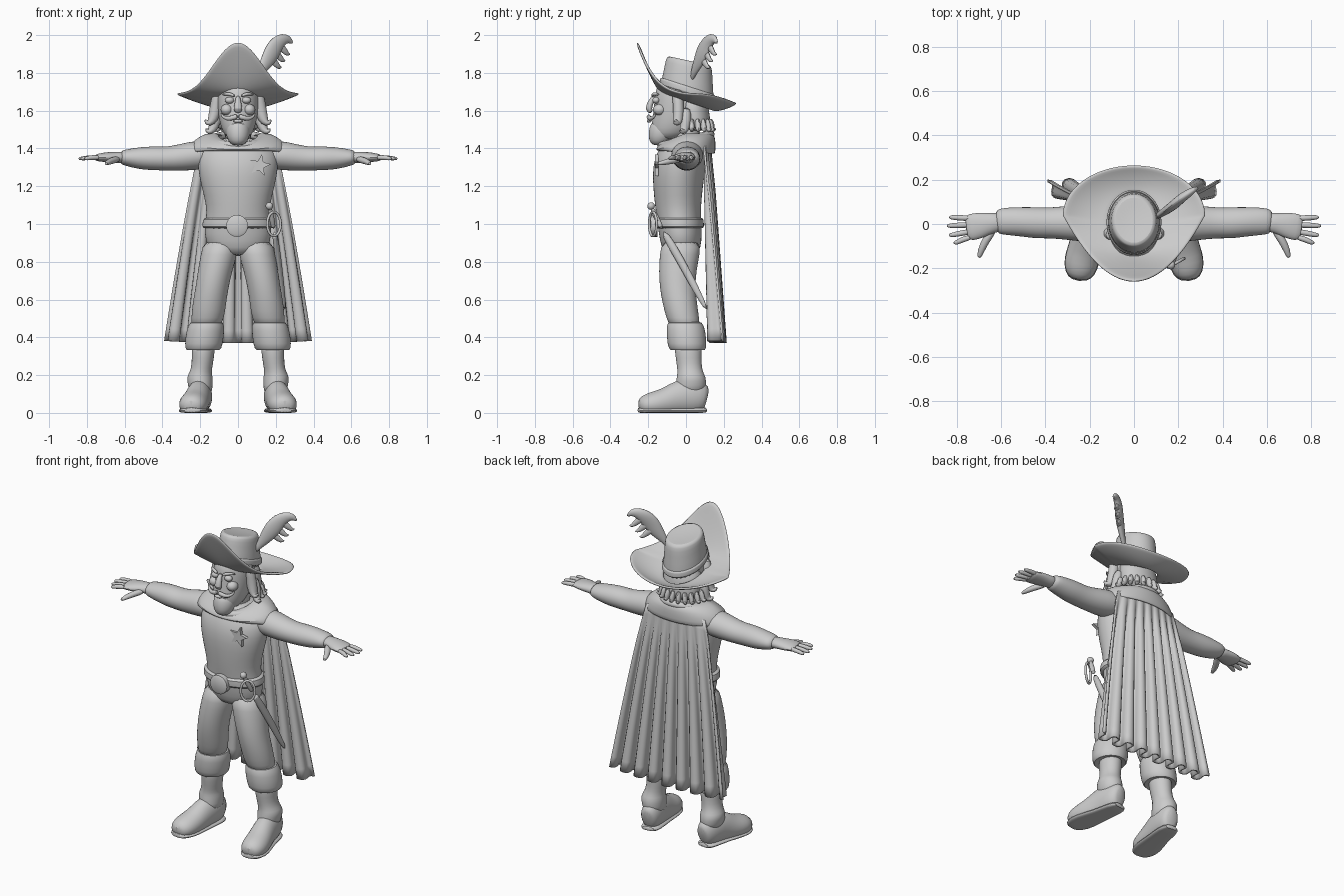
import bpy, bmesh, math
from mathutils import Vector
from math import sin, cos, pi

grey = bpy.data.materials.new("plain_grey")
grey.diffuse_color = (0.6, 0.6, 0.6, 1)


def finish(name, bm, subdiv=1, angle=50, thick=0):
    bmesh.ops.recalc_face_normals(bm, faces=bm.faces)
    me = bpy.data.meshes.new(name)
    bm.to_mesh(me)
    bm.free()
    me.materials.append(grey)
    ob = bpy.data.objects.new(name, me)
    bpy.context.collection.objects.link(ob)
    if thick:
        m = ob.modifiers.new("thickness", 'SOLIDIFY')
        m.thickness, m.offset = thick, 0
    if subdiv:
        ob.modifiers.new("smooth", 'SUBSURF').levels = subdiv
        ob.modifiers["smooth"].render_levels = subdiv
    bpy.ops.object.select_all(action='DESELECT')
    bpy.context.view_layer.objects.active = ob
    ob.select_set(True)
    bpy.ops.object.shade_smooth_by_angle(angle=math.radians(angle))
    return ob


def skin(name, rings, caps=True, closed=True, loop=False, **kw):
    """Join rows of points into one surface."""
    bm = bmesh.new()
    vs = [[bm.verts.new(p) for p in r] for r in rings]
    n = len(vs[0])
    pairs = list(zip(vs, vs[1:])) + ([(vs[-1], vs[0])] if loop else [])
    for a, b in pairs:
        for i in range(n if closed else n - 1):
            j = (i + 1) % n
            bm.faces.new((a[i], a[j], b[j], b[i]))
    if caps and closed and not loop:
        bm.faces.new(vs[0])
        bm.faces.new(vs[-1])
    return finish(name, bm, **kw)


def stack(name, rows, n=20, **kw):
    """Upright body: rows of z, centre x, half width, front y, back y."""
    rings = []
    for z, cx, rx, yf, yb in rows:
        rings.append([(cx + rx * cos(2 * pi * i / n),
                       (yf + yb) / 2 + (yb - yf) / 2 * sin(2 * pi * i / n), z) for i in range(n)])
    return skin(name, rings, **kw)


def tube(name, rows, n=12, up=(0, 0, 1), floor=False, loop=False, **kw):
    """Limb along a path: rows of x, y, z, half width, half height."""
    P = [Vector(r[:3]) for r in rows]
    rings = []
    for k, r in enumerate(rows):
        if loop:
            t = P[(k + 1) % len(P)] - P[k - 1]
        else:
            t = P[min(k + 1, len(P) - 1)] - P[max(k - 1, 0)]
        s = t.cross(Vector(up)).normalized()
        u = s.cross(t).normalized()
        ring = [P[k] + s * r[3] * cos(2 * pi * i / n) + u * r[4] * sin(2 * pi * i / n) for i in range(n)]
        if floor:
            ring = [Vector((p.x, p.y, max(p.z, 0))) for p in ring]
        rings.append(ring)
    return skin(name, rings, loop=loop, **kw)


def ball(name, c, r):
    bm = bmesh.new()
    bmesh.ops.create_uvsphere(bm, u_segments=16, v_segments=10, radius=1)
    for v in bm.verts:
        v.co = Vector([c[i] + v.co[i] * r[i] for i in range(3)])
    return finish(name, bm, 0)


# torso, belt and neck
stack("torso", [(.83, 0, .10, -.10, .05), (.87, 0, .16, -.13, .08), (.95, 0, .182, -.145, .085),
                (1.03, 0, .168, -.155, .08), (1.10, 0, .168, -.165, .08), (1.2, 0, .195, -.175, .09),
                (1.3, 0, .215, -.178, .105), (1.38, 0, .215, -.155, .11), (1.43, 0, .16, -.12, .11),
                (1.46, 0, .09, -.10, .09)], n=28)
stack("belt", [(.975, 0, .183, -.160, .09), (.98, 0, .192, -.170, .097), (1.03, 0, .186, -.172, .094),
               (1.035, 0, .176, -.162, .086)], n=28)
tube("belt_buckle", [(-.005, -.15, .99, .058, .058), (-.005, -.185, .99, .058, .058),
                     (-.005, -.192, .99, .045, .045)], n=20, subdiv=0, angle=30)
stack("neck", [(1.40, 0, .08, -.09, .08), (1.56, 0, .075, -.08, .08)])

for side, s in (("left", 1), ("right", -1)):
    def T(name, rows, **kw):
        return tube(side + "_" + name, [(s * r[0],) + tuple(r[1:]) for r in rows], **kw)

    def S(name, rows, **kw):
        return stack(side + "_" + name, [(r[0], s * r[1]) + tuple(r[2:]) for r in rows], **kw)

    # breeches, boots and shoes
    S("breeches_leg", [(.44, .175, .075, -.08, .08), (.50, .160, .088, -.105, .07), (.58, .152, .09, -.125, .06),
                       (.66, .138, .088, -.140, .05), (.75, .122, .092, -.145, .055), (.84, .10, .098, -.14, .075),
                       (.92, .09, .092, -.13, .08)])
    S("boot_cuff", [(.345, .185, .06, -.06, .08), (.325, .185, .092, -.085, .105), (.36, .182, .102, -.10, .11),
                    (.44, .172, .102, -.105, .105), (.485, .165, .09, -.10, .085), (.48, .165, .06, -.07, .06)])
    S("boot_shaft", [(.09, .195, .06, -.06, .10), (.15, .20, .066, -.055, .108), (.19, .203, .07, -.05, .106),
                     (.215, .198, .058, -.045, .09), (.26, .188, .056, -.05, .082), (.32, .185, .062, -.06, .085),
                     (.38, .18, .06, -.06, .08)])
    T("shoe", [(.188, .112, .075, .03, .05), (.19, .095, .08, .055, .08), (.20, .03, .09, .067, .10),
               (.21, -.04, .08, .067, .095), (.225, -.11, .055, .075, .075), (.238, -.175, .045, .08, .068),
               (.245, -.225, .04, .066, .055), (.248, -.252, .035, .035, .03)], n=16, floor=True)
    T("shoe_sole", [(.188, .115, .012, .045, .02), (.195, .06, .012, .066, .02), (.21, -.04, .012, .065, .02),
                    (.235, -.16, .012, .088, .02), (.245, -.225, .012, .072, .02),
                    (.248, -.258, .012, .035, .02)], floor=True)
    # sleeve, hand and fingers
    T("sleeve", [(.13, .01, 1.365, .085, .07), (.22, .005, 1.365, .088, .08), (.30, .005, 1.352, .078, .072),
                 (.38, .005, 1.345, .07, .064), (.44, .005, 1.348, .072, .064), (.50, .01, 1.348, .068, .062),
                 (.56, .012, 1.350, .064, .052), (.60, .012, 1.352, .06, .042), (.625, .01, 1.353, .05, .035)], n=16)
    T("hand", [(.59, .01, 1.352, .045, .034), (.64, .005, 1.353, .045, .030), (.69, -.005, 1.354, .06, .028),
               (.735, -.015, 1.352, .062, .022), (.76, -.018, 1.350, .055, .016)], n=14)
    for i, (y0, x1, y1) in enumerate([(.025, .835, .03), (-.003, .845, -.008), (-.033, .835, -.05), (-.058, .815, -.085)]):
        T("finger_%d" % (i + 1), [(.73, y0, 1.352, .014, .015), (.78, (y0 + y1) / 2, 1.352, .014, .014),
                                  (x1 - .015, y1, 1.347, .012, .012), (x1, y1, 1.345, .006, .006)], n=8)
    T("thumb", [(.63, -.02, 1.345, .02, .02), (.67, -.075, 1.335, .02, .019), (.69, -.12, 1.325, .017, .015),
                (.70, -.155, 1.318, .009, .008)], n=8)
    # face details
    ball(side + "_eye", (s * .045, -.158, 1.655), (.024, .02, .018))
    T("eyebrow", [(.015, -.178, 1.675, .008, .008), (.045, -.175, 1.692, .012, .011),
                  (.085, -.14, 1.685, .006, .006)], n=8)
    T("moustache", [(.0, -.197, 1.572, .012, .014), (.03, -.198, 1.562, .014, .015),
                    (.06, -.185, 1.555, .011, .012), (.085, -.165, 1.572, .007, .008),
                    (.09, -.16, 1.59, .003, .003)], n=8)
    ball(side + "_cheek", (s * .06, -.14, 1.605), (.032, .035, .03))
    # side locks
    T("hair_lock", [(.10, -.05, 1.72, .03, .03), (.115, -.04, 1.64, .032, .03), (.125, -.04, 1.58, .032, .03),
                    (.14, -.045, 1.54, .026, .026), (.165, -.05, 1.53, .016, .016),
                    (.175, -.055, 1.555, .006, .006)], up=(0, 1, 0))
    T("lower_lock", [(.10, .0, 1.62, .035, .03), (.125, .0, 1.54, .032, .03), (.135, -.01, 1.495, .025, .025),
                     (.16, -.02, 1.485, .016, .016), (.172, -.025, 1.505, .006, .006)], up=(0, 1, 0))

# head, beard and nose
stack("head", [(1.445, 0, .045, -.165, -.03), (1.48, 0, .08, -.182, .03), (1.54, 0, .098, -.182, .07),
               (1.60, 0, .108, -.172, .09), (1.66, 0, .112, -.168, .10), (1.72, 0, .11, -.16, .105),
               (1.76, 0, .09, -.13, .10)], n=24)
tube("nose", [(0, -.165, 1.68, .012, .012), (0, -.188, 1.645, .016, .016), (0, -.20, 1.61, .026, .02),
              (0, -.185, 1.588, .016, .012)], up=(0, -1, 0))
stack("beard", [(1.415, 0, .028, -.175, -.12), (1.44, 0, .055, -.198, -.08), (1.49, 0, .068, -.200, -.05),
                (1.53, 0, .06, -.188, -.05), (1.545, 0, .04, -.17, -.06)])
ball("lower_lip", (0, -.195, 1.545), (.025, .012, .009))

# hair at the back with a ring of curls
stack("back_hair", [(1.49, 0, .10, -.02, .12), (1.53, 0, .125, -.03, .135), (1.60, 0, .118, -.05, .12),
                    (1.70, 0, .115, -.06, .115)], n=24)
for i in range(11):
    a = pi * (i + .3) / 10.6
    c, d = cos(a), sin(a)
    tube("hair_curl_%d" % (i + 1), [(.115 * c, .02 + .10 * d, 1.56, .022, .016), (.13 * c, .02 + .115 * d, 1.515, .022, .016),
                                    (.145 * c, .02 + .125 * d, 1.492, .016, .013),
                                    (.165 * c, .02 + .14 * d, 1.505, .006, .006)], n=8, up=(-d, c, 0))

# hat crown, leaning back
n = 28
rings = []
for h, rx, ry in [(0, .125, .15), (.06, .115, .137), (.15, .107, .127), (.195, .102, .121), (.208, .09, .108),
                  (.198, .05, .06)]:
    rings.append([(rx * cos(2 * pi * i / n), .005 + .06 * h + ry * sin(2 * pi * i / n),
                   1.66 + h - (.36 - .7 * h) * ry * sin(2 * pi * i / n)) for i in range(n)])
skin("hat_crown", rings)
rings = []
for h, e in [(.03, .0), (.035, .009), (.065, .007), (.07, 0)]:
    rings.append([((.117 + e) * cos(2 * pi * i / n), .008 + (.14 + e) * sin(2 * pi * i / n),
                   1.66 + h - .32 * .14 * sin(2 * pi * i / n)) for i in range(n)])
skin("hat_band", rings, caps=False)

# hat brim: tall pointed flap in front, low behind
n, rings = 56, []
for k in range(8):
    f = k / 7
    row = []
    for i in range(n):
        t = 2 * pi * i / n
        t = t - 2 * pi if t > pi else t          # angle away from the front
        c = cos(t)
        yo = .04 - .30 * c ** 2 if c > 0 else .04 - .225 * c
        xo = .322 * sin(t)
        zo = 1.69 + .275 * math.exp(-(t / .55) ** 2) - (.05 * c * c if c < 0 else 0)
        xi, yi = .115 * sin(t), .005 - .138 * c
        zi = 1.655 - .36 * yi
        row.append((xi + (xo - xi) * f, yi + (yo - yi) * f, zi + (zo - zi) * f ** (1.25 if c > .5 else 1.9)))
    rings.append(row)
skin("hat_brim", rings, caps=False, thick=.014)

# plume
tube("plume", [(.095, .03, 1.76, .008, .008), (.115, .04, 1.80, .02, .015), (.15, .065, 1.855, .04, .02),
               (.18, .085, 1.91, .052, .022), (.205, .11, 1.955, .045, .022), (.24, .135, 1.98, .034, .02),
               (.27, .155, 1.98, .022, .014), (.29, .165, 1.955, .005, .005)], up=(.5, -.8, 0))
for i, (x, y, z) in enumerate([(.18, .085, 1.86), (.20, .10, 1.895), (.225, .12, 1.93)]):
    tube("plume_barb_%d" % (i + 1), [(x - .02, y - .01, z + .03, .025, .015), (x + .015, y + .015, z - .005, .022, .014),
                                     (x + .04, y + .03, z - .035, .012, .008), (x + .05, y + .045, z - .03, .004, .004)],
         n=8, up=(.5, -.8, 0))

# cape: pleated sheet widening to the hem
rows, N, M = [], 112, 16
for k in range(M + 1):
    v = k / M
    half = .20 + .19 * v ** .85
    row = []
    for i in range(N + 1):
        u = 2 * i / N - 1
        fold = cos(8 * pi * u) * (.006 + .034 * v) * min(1, v * 4 + .1)
        y = .125 + .045 * v + fold - .03 * u * u * (1 - .5 * v)
        row.append((half * u + .012 * v * sin(16 * pi * u), y, 1.44 - 1.07 * v + .012 * u * u * v - .03 * u * u * (1 - v)))
    rows.append(row)
skin("cape", rows, closed=False, thick=.012, subdiv=0)

# mantle over the shoulders and rolled collar
n, rings = 32, []
for rx, yf, yb, z, dip in [(.10, -.11, .11, 1.47, .04), (.15, -.135, .135, 1.478, .055), (.20, -.15, .148, 1.46, .06),
                           (.245, -.155, .15, 1.425, .03), (.262, -.14, .15, 1.37, -.02)]:
    rings.append([(rx * cos(2 * pi * i / n), (yf + yb) / 2 + (yb - yf) / 2 * sin(2 * pi * i / n),
                   z + dip * min(0, sin(2 * pi * i / n))) for i in range(n)])
skin("mantle", rings, caps=False, thick=.014)
tube("rolled_collar", [(.135 * cos(2 * pi * i / 24), .0 + .13 * sin(2 * pi * i / 24),
                        1.445 + .03 * sin(2 * pi * i / 24), .024, .022) for i in range(24)], loop=True, n=10)

# sword: scabbard, grip, pommel and hand guard
tube("scabbard", [(.19, -.125, .97, .018, .024), (.215, -.03, .81, .016, .023), (.235, .06, .64, .014, .02),
                  (.248, .11, .545, .008, .01)], n=10)
tube("sword_grip", [(.19, -.125, .97, .016, .016), (.175, -.165, 1.05, .014, .014), (.168, -.18, 1.085, .013, .013)], n=10)
ball("sword_pommel", (.166, -.185, 1.095), (.02, .02, .02))
tube("hand_guard", [(.19 + .036 * cos(2 * pi * i / 16), -.175 + .02 * cos(2 * pi * i / 16),
                     1.0 + .065 * sin(2 * pi * i / 16), .008, .008) for i in range(16)], loop=True, n=8, up=(0, 1, 0))

# star badge on the chest
bm = bmesh.new()
loops = []
for d in (0, .02):
    loops.append([bm.verts.new((.115 + (.06 if i % 2 == 0 else .026) * sin(pi * i / 5 + .2),
                                -.145 - d, 1.31 + (.06 if i % 2 == 0 else .026) * cos(pi * i / 5 + .2)))
                  for i in range(10)])
for i in range(10):
    j = (i + 1) % 10
    bm.faces.new((loops[0][i], loops[0][j], loops[1][j], loops[1][i]))
bm.faces.new(loops[0])
bm.faces.new(loops[1])
finish("star_badge", bm, 0, 30)
